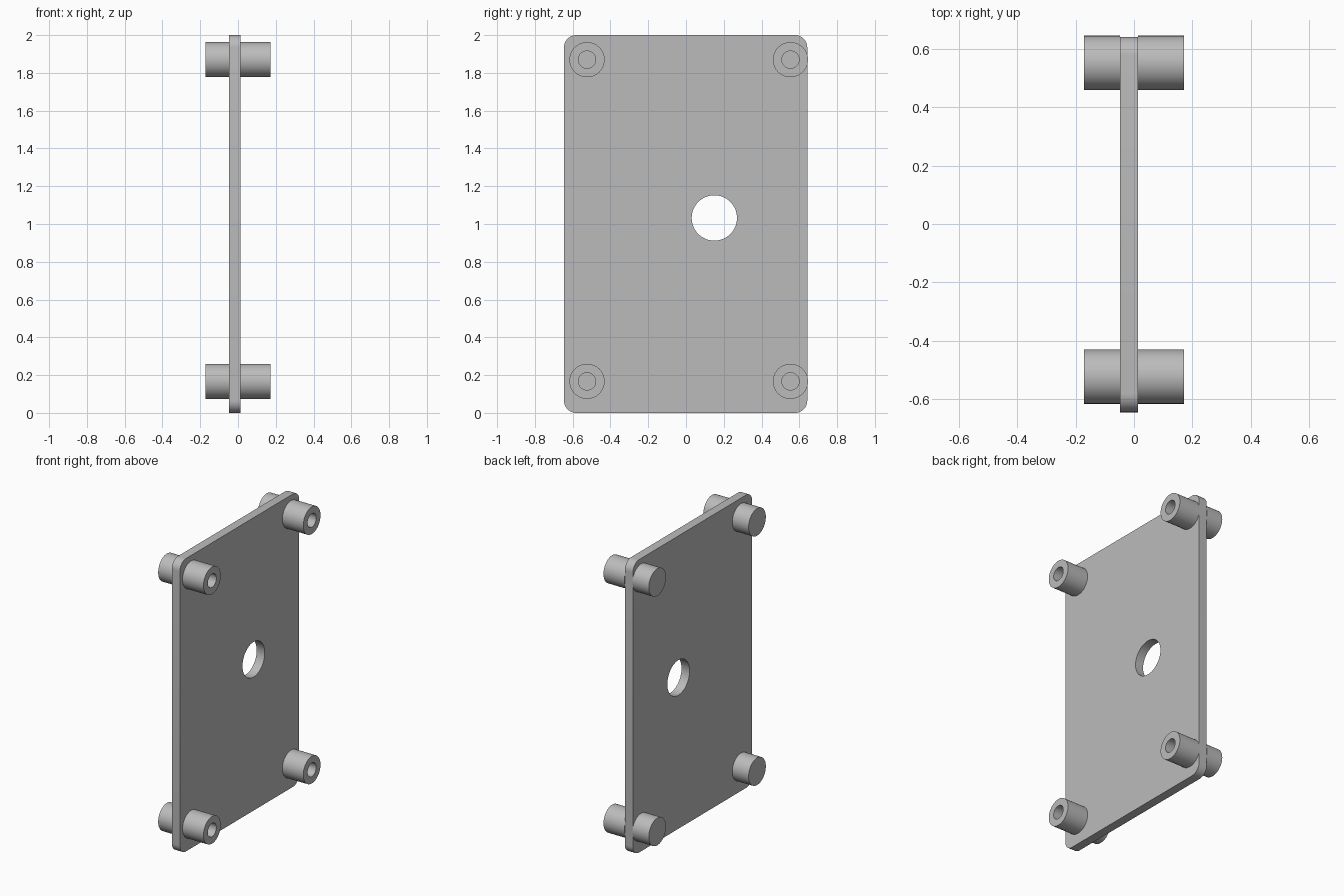
import bpy, bmesh, math

cube = bpy.data.objects.get("Cube")
if cube:
    bpy.data.objects.remove(cube, do_unlink=True)

# Single grey material
grey = bpy.data.materials.new("grey")
grey.use_nodes = True
colour = (0.5, 0.5, 0.5, 1)
grey.diffuse_color = colour
grey.node_tree.nodes["Principled BSDF"].inputs["Base Color"].default_value = colour


def arc(y, z, radius, start=0, sweep=360, steps=64):
    """Points on an arc in the YZ plane; a full circle leaves out its repeated end."""
    count = steps if sweep == 360 else steps + 1
    angles = [math.radians(start + sweep * i / steps) for i in range(count)]
    return [(y + radius * math.cos(a), z + radius * math.sin(a)) for a in angles]


def rounded_rect(y0, y1, z0, z1, r):
    corners = [(y1 - r, z1 - r), (y0 + r, z1 - r), (y0 + r, z0 + r), (y1 - r, z0 + r)]
    return [p for i, (y, z) in enumerate(corners) for p in arc(y, z, r, 90 * i, 90, 10)]


def extruded(name, loops, x0, x1):
    """Fill an outline, with optional hole loops, and extrude it along X."""
    bm = bmesh.new()
    for loop in loops:
        verts = [bm.verts.new((x0, y, z)) for y, z in loop]
        for i, v in enumerate(verts):
            bm.edges.new((verts[i - 1], v))
    bmesh.ops.triangle_fill(bm, edges=bm.edges[:], use_beauty=True, normal=(1, 0, 0))
    res = bmesh.ops.extrude_face_region(bm, geom=bm.faces[:])
    moved = [g for g in res["geom"] if isinstance(g, bmesh.types.BMVert)]
    bmesh.ops.translate(bm, verts=moved, vec=(x1 - x0, 0, 0))
    bmesh.ops.recalc_face_normals(bm, faces=bm.faces[:])
    mesh = bpy.data.meshes.new(name)
    bm.to_mesh(mesh)
    bm.free()
    mesh.materials.append(grey)
    obj = bpy.data.objects.new(name, mesh)
    bpy.context.collection.objects.link(obj)
    bpy.ops.object.select_all(action="DESELECT")
    obj.select_set(True)
    bpy.context.view_layer.objects.active = obj
    bpy.ops.object.shade_smooth_by_angle(angle=math.radians(30))


PLATE_BACK, PLATE_FRONT = -0.048, 0.013
BOSS_END, BOSS_RADIUS, BORE_RADIUS = 0.171, 0.093, 0.046

# Upright plate with its round opening
extruded("plate", [rounded_rect(-0.646, 0.642, 0, 2, 0.065), arc(0.15, 1.032, 0.12)],
         PLATE_BACK, PLATE_FRONT)

# Corner standoffs: bored on one face, solid on the other
for side, y in (("front", -0.524), ("back", 0.553)):
    for level, z in (("lower", 0.167), ("upper", 1.87)):
        outer = arc(y, z, BOSS_RADIUS)
        extruded(f"{side}_{level}_bored_standoff", [outer, arc(y, z, BORE_RADIUS, steps=48)],
                 PLATE_FRONT, BOSS_END)
        extruded(f"{side}_{level}_solid_standoff", [outer], -BOSS_END, PLATE_BACK)
